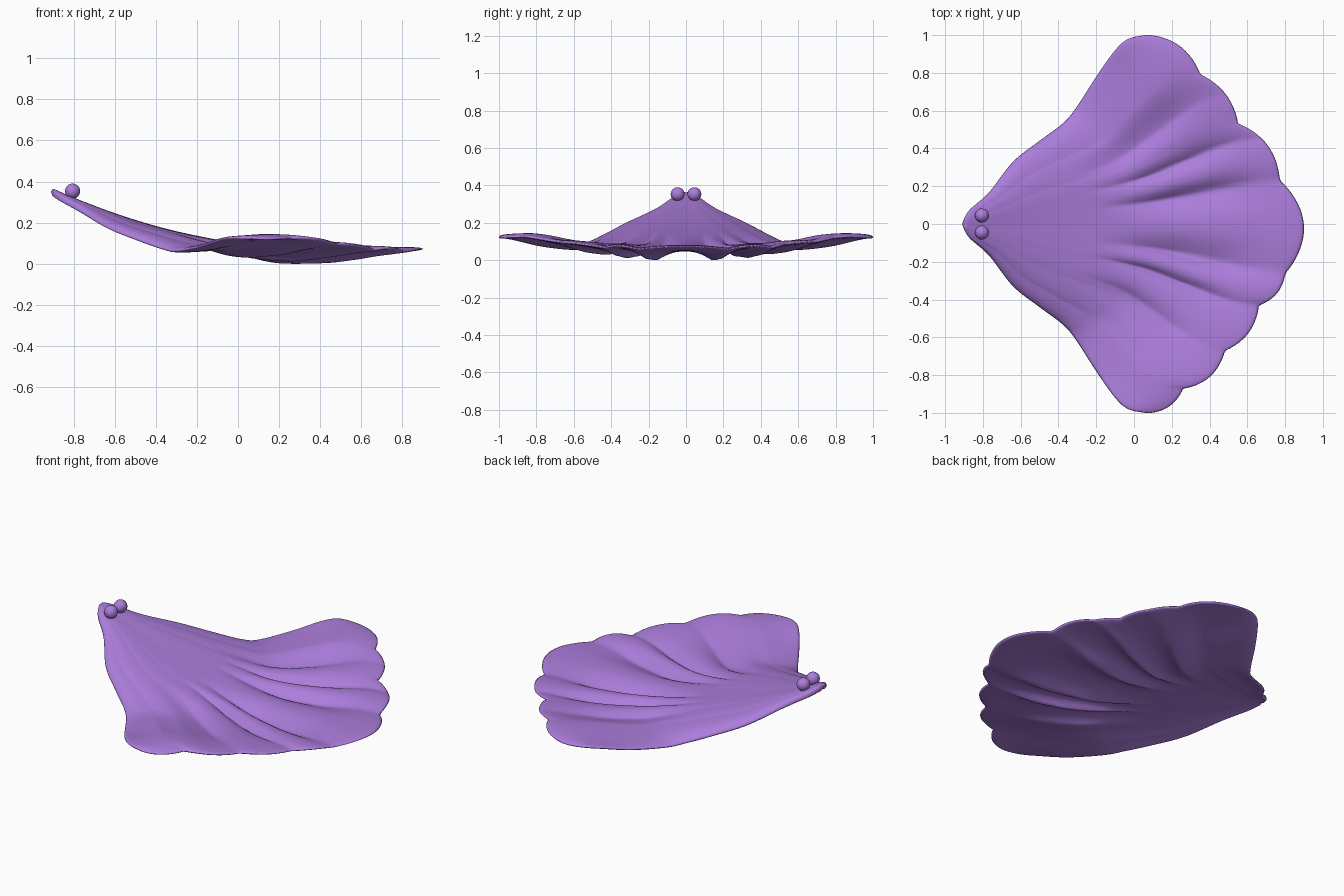
import bpy, bmesh, math
from mathutils import Vector

if "Cube" in bpy.data.objects:
    bpy.data.objects.remove(bpy.data.objects["Cube"])

purple = bpy.data.materials.new("soft purple")
purple.diffuse_color = (0.41, 0.205, 0.71, 1)
purple.use_nodes = True
purple.node_tree.nodes["Principled BSDF"].inputs["Base Color"].default_value = purple.diffuse_color

# side edge from the tip to the wing corner (mirrored for the other side)
SIDE = [(-.91, 0, .355), (-.875, .07, .325), (-.77, .165, .262), (-.64, .33, .183),
        (-.5, .44, .125), (-.38, .53, .082), (-.31, .61, .068), (-.2, .78, .088),
        (-.1, .92, .122), (-.03, .98, .132), (.06, 1, .127)]
# notches of the scalloped rim, and how far each lobe bulges outward
NOTCH = [(.06, 1), (.35, .79), (.55, .53), (.77, .23), (.8, -.26),
         (.66, -.43), (.48, -.67), (.26, -.87), (.06, -1)]
BULGE = [.06, .045, .06, .115, .035, .045, .05, .04]


def cumulative(pts):
    total = [0]
    for a, b in zip(pts, pts[1:]):
        total.append(total[-1] + (Vector(b) - Vector(a)).length)
    return [t / total[-1] for t in total]


SIDE_U, NOTCH_V = cumulative(SIDE), cumulative(NOTCH)
# six grooves fan out to the rim, leaving broad smooth wings outside them
N = NOTCH_V
GROOVE_V = [0, N[1] + .5 * (N[2] - N[1]), N[2] + .35 * (N[3] - N[2]), N[3], N[4], N[5], N[6], 1]


def locate(knots, t):
    i = max(k for k in range(len(knots) - 1) if knots[k] <= t + 1e-9)
    return i, (t - knots[i]) / (knots[i + 1] - knots[i])


def side(u):
    i, f = locate(SIDE_U, u)
    p = [Vector(SIDE[min(max(i + k, 0), len(SIDE) - 1)]) for k in (-1, 0, 1, 2)]
    return 0.5 * (2 * p[1] + (p[2] - p[0]) * f + (2 * p[0] - 5 * p[1] + 4 * p[2] - p[3]) * f * f
                  + (3 * p[1] - p[0] - 3 * p[2] + p[3]) * f ** 3)


def rim(v):
    i, f = locate(NOTCH_V, v)
    a, b = Vector(NOTCH[i]), Vector(NOTCH[i + 1])
    d = (b - a).normalized()
    return a.lerp(b, f) + Vector((-d.y, d.x)) * BULGE[i] * max(0, math.sin(math.pi * f)) ** .8


def smooth(a, b, t):
    t = min(max((t - a) / (b - a), 0), 1)
    return t * t * (3 - 2 * t)


def groove(u, v):
    # valleys run from mid shell towards the rim, rounded ridges between
    v = .5 + (v - .5) * (1 + .3 * (1 - u))
    if not 0 < v < 1:
        return 0
    i, f = locate(GROOVE_V, v)
    if i == 0:
        valley = smooth(.55, 1, f)
    elif i == len(GROOVE_V) - 2:
        valley = smooth(.55, 1, 1 - f)
    else:
        valley = (1 - max(0, math.sin(math.pi * f))) ** 1.2
    depth = .052 - .022 * smooth(.1, .6, abs(2 * v - 1))
    return -depth * valley * smooth(.4, .68, u) * (1 - .7 * smooth(.78, 1, u))


def shell_point(u, v, sign):
    s = side(u)
    across = abs(2 * v - 1)
    tip, corner = Vector(SIDE[0]).xy, Vector((.06, 1))
    mix = lambda p: Vector((p.x, p.y * (1 - 2 * v)))
    p = mix(s.xy) + u * rim(v) + (1 - u) * tip - mix((1 - u) * tip + u * corner)
    w = across ** 1.5
    x = p.x
    centre = .068 + (.29 * ((.35 - x) / 1.26) ** 2 if x < .35 else .03 * (x - .35) ** 2)
    z = centre * (1 - w) + s.z * w + groove(u, v)
    # gentle swell across each wing
    z += .022 * smooth(.4, .7, across) * (1 - smooth(.75, 1, across)) * smooth(.6, .85, u)
    # thickness rounds off to nothing at the border
    round_off = math.sqrt(max(0, (1 - u ** 16) * (1 - across ** 20))) if u > 0 else 0
    return (p.x, p.y, z + sign * .017 * round_off)


# fan shell: upper and lower skins meeting at the border
NU, NV = 80, 160
us = [.5 * (i / NU) + .5 * math.sin(math.pi / 2 * i / NU) for i in range(NU + 1)]
vs = [.6 * j / NV + .4 * (.5 - .5 * math.cos(math.pi * j / NV)) for j in range(NV + 1)]
bm = bmesh.new()
for sign in (1, -1):
    grid = [[bm.verts.new(shell_point(u, v, sign)) for v in vs] for u in us]
    for i in range(NU):
        for j in range(NV):
            q = (grid[i][j], grid[i][j + 1], grid[i + 1][j + 1], grid[i + 1][j])
            bm.faces.new(q if sign < 0 else q[::-1])
bmesh.ops.remove_doubles(bm, verts=bm.verts, dist=1e-4)
bmesh.ops.recalc_face_normals(bm, faces=bm.faces)
low = min(v.co.z for v in bm.verts)
for v in bm.verts:
    v.co.z -= low
for f in bm.faces:
    f.smooth = True
mesh = bpy.data.meshes.new("shell_dish")
bm.to_mesh(mesh)
bm.free()
mesh.materials.append(purple)
bpy.context.collection.objects.link(bpy.data.objects.new("shell_dish", mesh))

# two beads resting by the tip
for name, y in (("left_bead", .045), ("right_bead", -.045)):
    bpy.ops.mesh.primitive_uv_sphere_add(segments=32, ring_count=16, radius=.037, location=(-.805, y, .353))
    bead = bpy.context.object
    bead.name = name
    bead.data.materials.append(purple)
    bpy.ops.object.shade_smooth()
